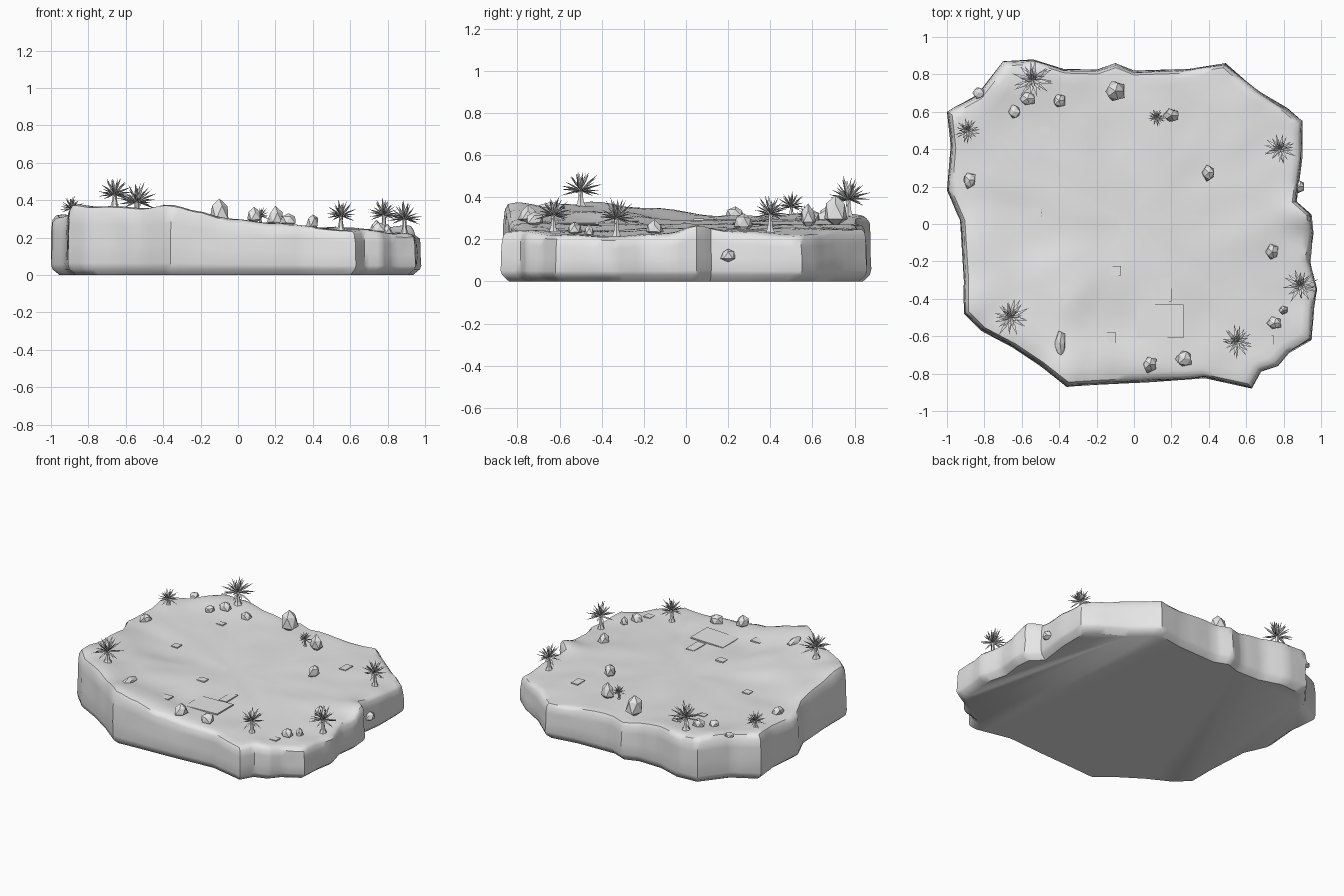
import bpy, bmesh, math, random
from mathutils import Vector, noise

if "Cube" in bpy.data.objects:
    bpy.data.objects.remove(bpy.data.objects["Cube"])

random.seed(4)
stone = bpy.data.materials.new("plain_grey")
stone.diffuse_color = (0.8, 0.8, 0.8, 1)
stone.use_nodes = True
stone.node_tree.nodes["Principled BSDF"].inputs["Base Color"].default_value = stone.diffuse_color

# Rim of the slab, counterclockwise
RIM = [(-1, .6), (-.98, .42), (-1, .18), (-.93, .02), (-.91, -.3), (-.91, -.48), (-.82, -.57),
       (-.65, -.66), (-.5, -.76), (-.36, -.87), (-.2, -.86), (.1, -.845), (.38, -.825), (.63, -.88),
       (.68, -.79), (.77, -.76), (.83, -.69), (.95, -.62), (.96, -.45), (.98, -.35), (.94, -.2),
       (.96, -.05), (.95, .05), (.87, .12), (.9, .35), (.9, .55), (.82, .62), (.65, .72),
       (.49, .86), (.3, .83), (0, .82), (-.1, .86), (-.2, .825), (-.38, .83), (-.54, .88),
       (-.7, .87), (-.77, .78), (-.84, .69)]
# Ground heights (x, y, z), blended by distance
GROUND = [(-.92, -.45, .38), (-.7, -.6, .37), (-.36, -.85, .38), (-.2, -.85, .34), (-.05, -.85, .29),
          (.2, -.85, .27), (.63, -.88, .24), (.95, -.6, .22), (.97, -.35, .21), (.93, -.1, .22),
          (.93, .06, .27), (.88, .2, .24), (.9, .5, .22), (.5, .85, .25), (0, .82, .27),
          (-.55, .88, .31), (-.75, .8, .32), (-1, .6, .32), (-.97, .2, .31), (-.92, -.2, .35),
          (0, 0, .27), (.5, 0, .25), (-.5, 0, .29), (-.5, -.4, .33), (0, -.5, .27),
          (.5, -.5, .24), (.5, .5, .25), (0, .5, .27), (-.5, .5, .29)]


def ground(x, y):
    total = weight = 0
    for gx, gy, gz in GROUND:
        w = 1 / ((x - gx) ** 2 + (y - gy) ** 2 + .008) ** 1.7
        total += w * gz
        weight += w
    return total / weight + .008 * noise.noise(Vector((x * 6, y * 6, 0)))


def make(name, bm, angle=None):
    bmesh.ops.recalc_face_normals(bm, faces=bm.faces[:])
    mesh = bpy.data.meshes.new(name)
    bm.to_mesh(mesh)
    bm.free()
    mesh.materials.append(stone)
    ob = bpy.data.objects.new(name, mesh)
    bpy.context.collection.objects.link(ob)
    if angle:
        bpy.ops.object.select_all(action='DESELECT')
        ob.select_set(True)
        bpy.context.view_layer.objects.active = ob
        bpy.ops.object.shade_smooth_by_angle(angle=math.radians(angle))
    return ob


# Slab: bottom bevel, rocky wall, rounded lip, then rings toward the middle
def slab():
    loop = []
    for i, a in enumerate(RIM):
        b = RIM[(i + 1) % len(RIM)]
        loop += [Vector(a).lerp(Vector(b), k / 4) for k in range(4)]
    bm = bmesh.new()
    rows = []
    for s, f in ((.955, 0), (.992, .03), (1, .1), (.997, .4), (.994, .7), (.988, .9), (.972, .98)):
        row = []
        for p in loop:
            bump = .01 * noise.noise(Vector((p.x * 7, p.y * 7, f * 2))) if .1 < f < .95 else 0
            q = p * (s + bump)
            top = ground(p.x, p.y)
            z = f if f < .05 else .03 + (top - .03) * f
            row.append(bm.verts.new((q.x, q.y, z)))
        rows.append(row)
    for s in (.94, .89, .82, .74, .65, .55, .45, .34, .22, .1):
        rows.append([bm.verts.new((p.x * s, p.y * s, ground(p.x * s, p.y * s))) for p in loop])
    n = len(loop)
    for r, t in zip(rows, rows[1:]):
        for i in range(n):
            bm.faces.new((r[i], r[(i + 1) % n], t[(i + 1) % n], t[i]))
    bm.faces.new(rows[0])
    bm.faces.new(rows[-1])
    make("ground_slab", bm, 40)


# Rock: rough squashed ball sunk into the ground
def rock(name, x, y, rx, ry, top, z=None):
    base = ground(x, y) - .015 if z is None else z
    bm = bmesh.new()
    bmesh.ops.create_icosphere(bm, subdivisions=1, radius=1)
    half = (top - base) / 2
    for v in bm.verts:
        v.co *= random.uniform(.85, 1.12)
        taper = 1 - .25 * v.co.z
        v.co = Vector((x + v.co.x * rx * taper, y + v.co.y * ry * taper, base + half + v.co.z * half))
    make(name, bm)


# Plant: flared leaning trunk with a crown of folded pointed leaves
def plant(name, x, y, crown, size, count=30):
    base = ground(x, y) - .01
    bm = bmesh.new()
    rings = []
    for t, r in ((0, .3), (.3, .17), (.7, .11), (1, .12)):
        rings.append([bm.verts.new((x + size * r * math.cos(k * math.pi / 3),
                                    y + size * r * math.sin(k * math.pi / 3),
                                    base + (crown - base) * t)) for k in range(6)])
    for a, b in zip(rings, rings[1:]):
        for k in range(6):
            bm.faces.new((a[k], a[(k + 1) % 6], b[(k + 1) % 6], b[k]))
    bm.faces.new(rings[-1])
    centre = Vector((x, y, crown))
    for i in range(count):
        turn = i * 2.4 + random.uniform(-.2, .2)
        rise = -.35 + 1.75 * i / count
        out = Vector((math.cos(turn) * math.cos(rise), math.sin(turn) * math.cos(rise), math.sin(rise)))
        side = Vector((-math.sin(turn), math.cos(turn), 0))
        up = out.cross(side)
        length = size * random.uniform(.8, 1.1)
        mid = centre + out * length * .45 + Vector((0, 0, .05 * length))
        w = length * .085
        root = bm.verts.new(centre)
        left, right = bm.verts.new(mid + side * w), bm.verts.new(mid - side * w)
        keel = bm.verts.new(mid - up * w * .8)
        ridge = bm.verts.new(mid + up * w * .3)
        tip = bm.verts.new(centre + out * length)
        for a, b in ((left, ridge), (ridge, right), (right, keel), (keel, left)):
            bm.faces.new((root, a, b))
            bm.faces.new((tip, b, a))
    make(name, bm)


# Thin stone flake, slightly tilted, lying on the surface
def flake(name, x, y, w, d):
    bm = bmesh.new()
    bmesh.ops.create_cube(bm, size=1)
    z = ground(x, y)
    for v in bm.verts:
        v.co = Vector((x + v.co.x * w, y + v.co.y * d,
                       z + .002 + v.co.z * .009 + .03 * v.co.x * w))
    make(name, bm)


slab()

PLANTS = [(-.66, -.5, .43, .105), (-.54, .77, .39, .11), (.55, -.63, .315, .09), (.78, .4, .32, .09),
          (.89, -.33, .30, .095), (-.89, .5, .355, .07), (.12, .57, .315, .05)]
for i, p in enumerate(PLANTS):
    plant(f"spiky_plant_{i + 1}", *p)

ROCKS = [(-.1, .71, .055, .055, .41), (.2, .58, .045, .04, .365), (.4, .275, .035, .045, .33),
         (.74, -.15, .035, .045, .29), (.75, -.53, .04, .035, .285), (.8, -.46, .025, .025, .27),
         (.27, -.72, .045, .05, .335), (.085, -.75, .04, .045, .36), (-.395, -.64, .03, .085, .375),
         (-.88, .235, .035, .045, .355), (-.57, .67, .045, .04, .355), (-.64, .6, .035, .04, .34),
         (-.4, .66, .035, .04, .335), (-.83, .7, .035, .035, .34)]
for i, r in enumerate(ROCKS):
    rock(f"rock_{i + 1}", *r)
rock("wall_rock", .885, .2, .03, .035, .16, .09)

FLAKES = [(-.13, -.61, .07, .06), (.17, -.35, .06, .13), (.14, -.52, .25, .18), (-.52, .06, .05, .05),
          (.5, .48, .05, .08), (-.48, .5, .05, .04), (-.1, -.25, .06, .05), (.72, -.62, .05, .05)]
for i, f in enumerate(FLAKES):
    flake(f"stone_flake_{i + 1}", *f)
